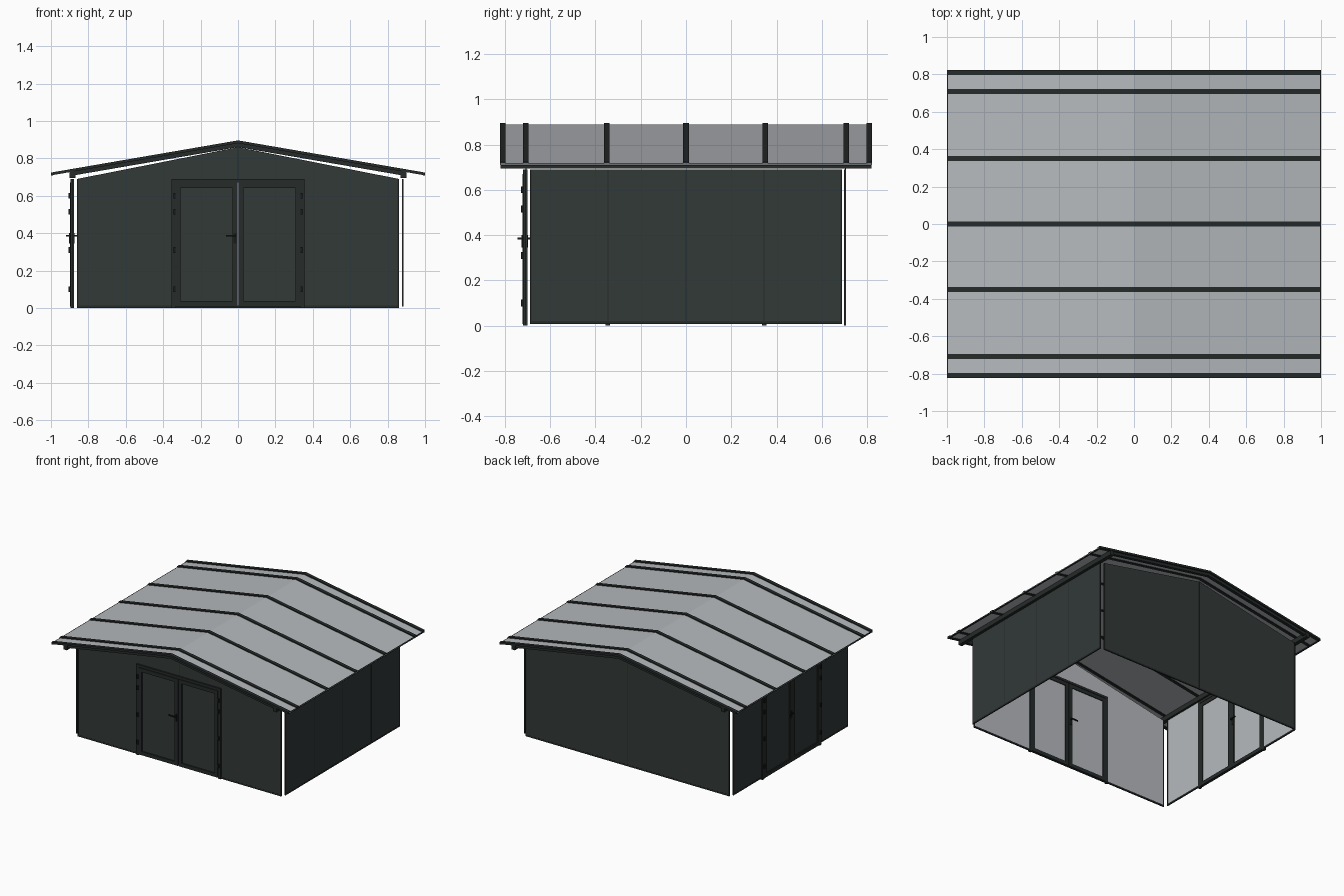
import bpy, bmesh, math
from mathutils import Matrix

if "Cube" in bpy.data.objects:
    bpy.data.objects.remove(bpy.data.objects["Cube"])


def mat(name, rgb):
    m = bpy.data.materials.new(name)
    m.diffuse_color = (*rgb, 1)
    m.use_nodes = True
    m.node_tree.nodes["Principled BSDF"].inputs["Base Color"].default_value = m.diffuse_color
    return m


DARK = mat("anthracite panel", (0.032, 0.041, 0.039))
FRAME = mat("dark frame", (0.019, 0.024, 0.023))
LIGHT = mat("light grey sheet", (0.47, 0.49, 0.51))
BLACK = mat("black hardware", (0.009, 0.010, 0.010))


def prism(name, pts, y0, y1, material, angle=0, inner=None):
    """Extrude an x-z outline from y0 to y1, then turn it round z.
    The face looking inward (+y before turning) takes the inner material."""
    bm = bmesh.new()
    a = [bm.verts.new((x, y0, z)) for x, z in pts]
    b = [bm.verts.new((x, y1, z)) for x, z in pts]
    n = len(pts)
    bm.faces.new(a)
    back = bm.faces.new(b[::-1])
    if inner:
        back.material_index = 1
    for i in range(n):
        j = (i + 1) % n
        bm.faces.new((a[i], b[i], b[j], a[j]))
    bmesh.ops.recalc_face_normals(bm, faces=bm.faces)
    bm.transform(Matrix.Rotation(math.radians(angle), 4, 'Z'))
    me = bpy.data.meshes.new(name)
    bm.to_mesh(me)
    bm.free()
    me.materials.append(material)
    if inner:
        me.materials.append(inner)
    ob = bpy.data.objects.new(name, me)
    bpy.context.collection.objects.link(ob)
    return ob


def box(name, x0, x1, z0, z1, y0, y1, material, angle=0, inner=None):
    return prism(name, [(x0, z0), (x1, z0), (x1, z1), (x0, z1)],
                 y0, y1, material, angle, inner)


def ring(name, x0, x1, z0, z1, w, y0, y1, material, angle):
    """Rectangular frame of four bars."""
    box(name + "_left", x0, x0 + w, z0, z1, y0, y1, material, angle)
    box(name + "_right", x1 - w, x1, z0, z1, y0, y1, material, angle)
    box(name + "_bottom", x0 + w, x1 - w, z0, z0 + w, y0, y1, material, angle)
    box(name + "_top", x0 + w, x1 - w, z1 - w, z1, y0, y1, material, angle)


def wall(name, half, top, peak, d, angle, door, z0, seams):
    """Thin wall, dark outside and light inside, with edge trim and seams."""
    pts = [(-half, z0)]
    if door:
        pts += [(-0.35, z0), (-0.35, 0.685), (0.35, 0.685), (0.35, z0)]
    pts += [(half, z0), (half, top)]
    if peak:
        pts.append((0, peak))
    pts.append((-half, top))
    prism(name, pts, d, d + 0.004, DARK, angle, LIGHT)
    # bottom and end trims
    spans = [(-half, -0.35), (0.35, half)] if door else [(-half, half)]
    for a, b in spans:
        box(name + "_sill", a, b, z0, z0 + 0.012, d - 0.001, d + 0.008, FRAME, angle)
    for s in (-1, 1):
        box(name + "_end_trim", s * half - 0.008 * (s > 0), s * half + 0.008 * (s < 0),
            z0, top, d - 0.001, d + 0.008, FRAME, angle)
    # panel joints
    for x, lo, hi in seams:
        box(name + "_seam", x - 0.002, x + 0.002, lo, hi, d - 0.001, d, FRAME, angle)


def double_door(name, d, angle):
    """Frame, two leaves, hinges and a lever handle."""
    # outer frame: jambs and lintel
    for s in (-1, 1):
        a, b = sorted((s * 0.355, s * 0.335))
        box(name + "_jamb", a, b, 0, 0.69, d - 0.012, d + 0.007, FRAME, angle)
    box(name + "_lintel", -0.335, 0.335, 0.672, 0.69, d - 0.012, d + 0.007, FRAME, angle)
    for side, x0, x1 in (("left", -0.335, -0.002), ("right", 0.002, 0.335)):
        leaf = name + "_" + side + "_leaf"
        ring(leaf + "_frame", x0, x1, 0.008, 0.67, 0.028, d - 0.015, d + 0.006, FRAME, angle)
        box(leaf + "_panel", x0 + 0.028, x1 - 0.028, 0.036, 0.642,
            d - 0.006, d, DARK, angle, LIGHT)
    # hinges
    for s in (-1, 1):
        for z in (0.10, 0.31, 0.515, 0.60):
            box(name + "_hinge", s * 0.34 - 0.006, s * 0.34 + 0.006,
                z - 0.015, z + 0.015, d - 0.022, d - 0.010, BLACK, angle)
    # handle, inside and out
    box(name + "_handle_plate", -0.024, -0.008, 0.345, 0.400, d - 0.019, d + 0.010, BLACK, angle)
    box(name + "_handle_spindle", -0.020, -0.012, 0.381, 0.389, d - 0.036, d + 0.027, BLACK, angle)
    for y in (d - 0.036, d + 0.020):
        box(name + "_handle_lever", -0.065, -0.012, 0.381, 0.389, y, y + 0.007, BLACK, angle)


# walls
TOP, PEAK = 0.69, 0.86
wall("front_wall", 0.86, TOP, PEAK, -0.708, 0, True, 0, [(0, 0.69, PEAK - 0.005)])
wall("back_wall", 0.86, TOP, PEAK, -0.706, 180, False, 0, [(0, 0.01, PEAK - 0.005)])
wall("left_wall", 0.69, TOP, None, -0.884, -90, True, 0.008, [])
wall("right_wall", 0.69, TOP, None, -0.884, 90, False, 0.008,
     [(x, 0.02, TOP) for x in (-0.345, 0, 0.345)])

# doors at the front and on the left
double_door("front_door", -0.708, 0)
double_door("left_door", -0.884, -90)


def roof_z(x):
    return 0.887 - 0.172 * abs(x)


def chevron(name, half, low, high, y0, y1, material):
    """Bent strip that follows both roof slopes."""
    xs = (-half, 0, half)
    pts = [(x, roof_z(x) + low) for x in xs] + [(x, roof_z(x) + high) for x in xs[::-1]]
    return prism(name, pts, y0, y1, material)


# roof sheet and its ribs
chevron("roof_sheet", 1.0, -0.003, 0.001, -0.82, 0.82, LIGHT)
for y in (-0.81, -0.708, -0.35, 0, 0.35, 0.708, 0.81):
    chevron("roof_rib", 1.0, -0.006, 0.009, y - 0.013, y + 0.013, FRAME)

# gable beams under both roof ends
for s in (-1, 1):
    chevron("gable_beam", 0.9, -0.027, -0.003, s * 0.80 - 0.012, s * 0.80 + 0.012, FRAME)

# eave beams and edge trims
for s in (-1, 1):
    box("eave_beam", s * 0.885 - 0.015, s * 0.885 + 0.015, 0.695, 0.73, -0.82, 0.82, FRAME)
    box("eave_trim", s * 0.995 - 0.005, s * 0.995 + 0.005, 0.707, 0.717, -0.82, 0.82, FRAME)
